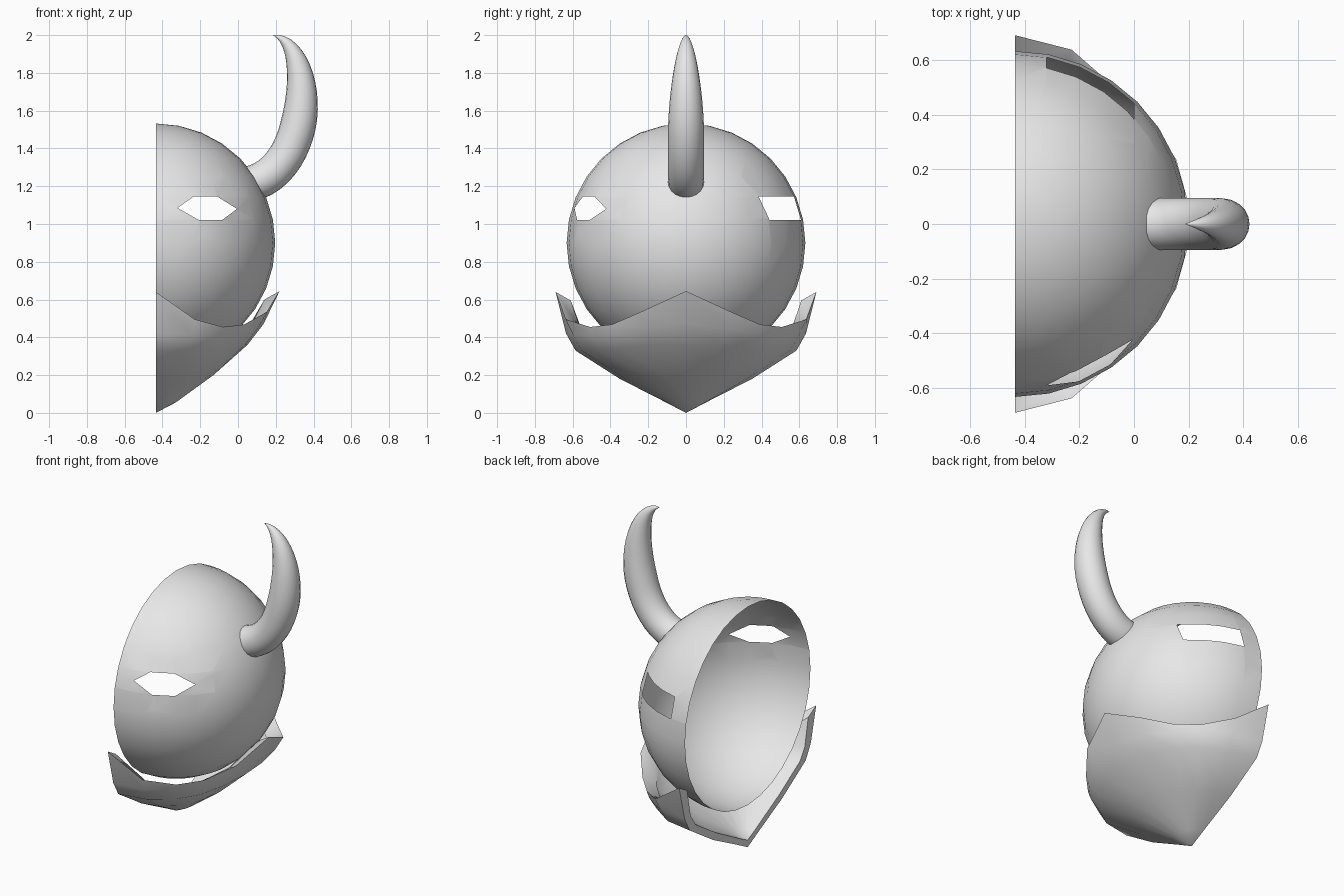
import bpy, bmesh
from math import sin, cos, radians, pi
from mathutils import Vector, Matrix
from mathutils.geometry import interpolate_bezier

old = bpy.data.objects.get("Cube")
if old:
    bpy.data.objects.remove(old, do_unlink=True)

GREY = (0.8, 0.8, 0.8, 1)
metal = bpy.data.materials.new("plain grey")
metal.use_nodes = True
metal.diffuse_color = GREY
metal.node_tree.nodes["Principled BSDF"].inputs["Base Color"].default_value = GREY

CUT_X = -0.435          # the open side of the half helmet
DOME_Z, DOME_R = 0.9, 0.632


def finish(bm, name, angle=40):
    mesh = bpy.data.meshes.new(name)
    bm.to_mesh(mesh)
    bm.free()
    ob = bpy.data.objects.new(name, mesh)
    bpy.context.collection.objects.link(ob)
    mesh.materials.append(metal)
    bpy.ops.object.select_all(action="DESELECT")
    ob.select_set(True)
    bpy.context.view_layer.objects.active = ob
    bpy.ops.object.shade_smooth_by_angle(angle=radians(angle))
    return ob


def bridge(bm, rows, closed=False):
    for a, b in zip(rows, rows[1:]):
        n = len(a)
        for i in range(n if closed else n - 1):
            j = (i + 1) % n
            bm.faces.new((a[i], a[j], b[j], b[i]))


def cut_window(bm, outline, side):
    """Slice a convex (x, z) outline through one side of the dome and open it."""
    xs, zs = [p[0] for p in outline], [p[1] for p in outline]
    mid = Vector((sum(xs) / len(xs), 0, sum(zs) / len(zs)))
    planes = []
    for (x0, z0), (x1, z1) in zip(outline, outline[1:] + outline[:1]):
        point, normal = Vector((x0, 0, z0)), Vector((z1 - z0, 0, x0 - x1))
        if normal.dot(mid - point) > 0:
            normal.negate()
        planes.append((point, normal.normalized()))

    def near(f):
        fx, fz = [v.co.x for v in f.verts], [v.co.z for v in f.verts]
        return (f.calc_center_median().y * side > 0
                and max(fx) > min(xs) and min(fx) < max(xs)
                and max(fz) > min(zs) and min(fz) < max(zs))

    for point, normal in planes:
        faces = [f for f in bm.faces if near(f)]
        geom = faces + list({e for f in faces for e in f.edges}) \
            + list({v for f in faces for v in f.verts})
        bmesh.ops.bisect_plane(bm, geom=geom, dist=1e-5, plane_co=point, plane_no=normal)
    hole = []
    for f in bm.faces:
        c = f.calc_center_median()
        if c.y * side > 0 and all(n.dot(c - p) < 0 for p, n in planes):
            hole.append(f)
    bmesh.ops.delete(bm, geom=hole, context="FACES")


# Dome: half a sphere shell with a front and a rear opening
bm = bmesh.new()
bmesh.ops.create_uvsphere(bm, u_segments=32, v_segments=16, radius=DOME_R,
                          matrix=Matrix.Translation((CUT_X, 0, DOME_Z)))
bmesh.ops.bisect_plane(bm, geom=bm.verts[:] + bm.edges[:] + bm.faces[:], dist=1e-4,
                       plane_co=(CUT_X, 0, 0), plane_no=(1, 0, 0), clear_inner=True)
cut_window(bm, [(-0.32, 1.085), (-0.235, 1.145), (-0.11, 1.145),
                (-0.005, 1.08), (-0.085, 1.02), (-0.205, 1.02)], -1)
cut_window(bm, [(-0.32, 1.02), (-0.32, 1.145), (0, 1.145), (0, 1.02)], 1)
finish(bm, "helmet_dome")

# Horn: tapered tube swept along a curve
bm = bmesh.new()
STEPS, SIDES = 24, 20
path = interpolate_bezier(Vector((0.05, 0, 1.21)), Vector((0.40, 0, 1.27)),
                          Vector((0.41, 0, 1.96)), Vector((0.185, 0, 2.0)), STEPS + 1)
rings = []
for i in range(STEPS):
    t = i / STEPS
    r = 0.095 * (1 - max(0, (t - 0.4) / 0.6) ** 1.6)
    tangent = (path[i + 1] - path[max(i - 1, 0)]).normalized()
    across = Vector((0, 1, 0)).cross(tangent)
    rings.append([bm.verts.new(path[i] + r * (cos(a) * across + sin(a) * Vector((0, 1, 0))))
                  for a in (2 * pi * k / SIDES for k in range(SIDES))])
bridge(bm, rings, closed=True)
tip = bm.verts.new(path[-1])
for k in range(SIDES):
    bm.faces.new((rings[-1][k], rings[-1][(k + 1) % SIDES], tip))
bm.faces.new(rings[0])
bmesh.ops.recalc_face_normals(bm, faces=bm.faces)
finish(bm, "horn", 60)

# Jaw guard: pointed bowl with a peaked rim, thick-walled
# (angle from the side, then radius and height of rim, bulge, shoulder, lower wall)
columns = [
    (0, (0.655, 0.645), (0.57, 0.47), (0.485, 0.36), (0.305, 0.2)),
    (22, (0.635, 0.535), (0.585, 0.45), (0.51, 0.36), (0.31, 0.2)),
    (40, (0.61, 0.468), (0.595, 0.42), (0.54, 0.345), (0.32, 0.19)),
    (55, (0.62, 0.455), (0.605, 0.41), (0.56, 0.335), (0.33, 0.185)),
    (72, (0.67, 0.495), (0.63, 0.415), (0.58, 0.33), (0.34, 0.18)),
    (90, (0.69, 0.64), (0.635, 0.42), (0.585, 0.33), (0.35, 0.18)),
]
columns = [(-c[0],) + c[1:] for c in columns[:0:-1]] + columns
INSET = [(0.08, -0.045), (0.06, 0.0), (0.06, 0.015), (0.03, 0.035)]


def place(angle, r, z):
    a = radians(angle)
    return bm.verts.new((CUT_X + r * cos(a), r * sin(a), z))


bm = bmesh.new()
outer = [[place(c[0], *c[k]) for c in columns] for k in range(1, 5)]
outer.append([place(c[0], 0.105, 0.055) for c in columns])
inner = [[place(c[0], c[k + 1][0] - dr, c[k + 1][1] + dz) for c in columns]
         for k, (dr, dz) in enumerate(INSET)]
inner.append([place(c[0], 0.07, 0.08) for c in columns])
bridge(bm, outer)
bridge(bm, inner)
bridge(bm, [outer[0], inner[0]])
tips = [bm.verts.new((CUT_X, 0, z)) for z in (0, 0.045)]
for rows, tip in zip((outer, inner), tips):
    for a, b in zip(rows[-1], rows[-1][1:]):
        bm.faces.new((a, b, tip))
for end in (0, -1):             # flat ends of the wall at the open side
    a = [row[end] for row in outer] + [tips[0]]
    b = [row[end] for row in inner] + [tips[1]]
    bridge(bm, [a, b])
bmesh.ops.recalc_face_normals(bm, faces=bm.faces)
finish(bm, "jaw_guard", 45)
